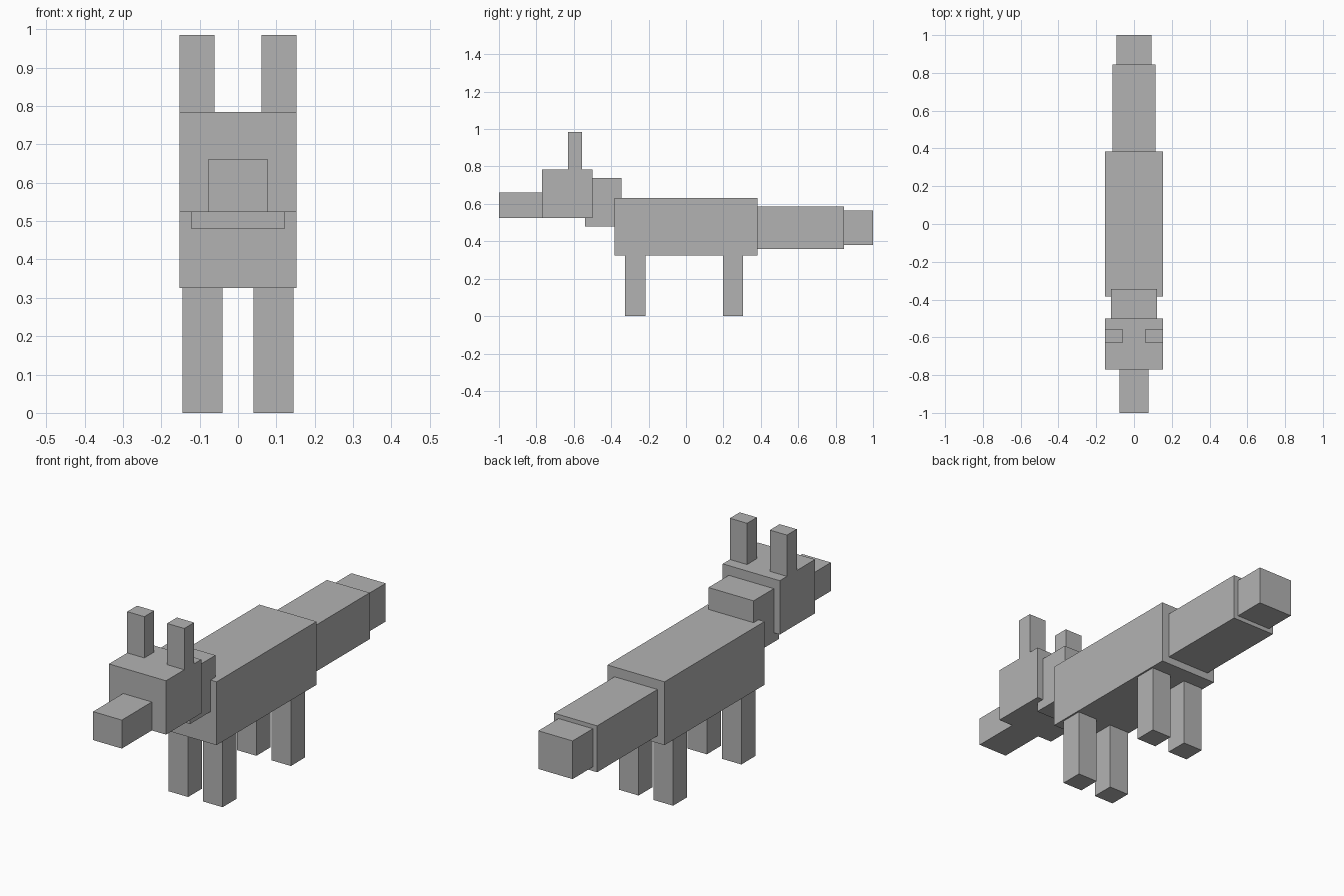
import bpy

cube = bpy.data.objects.get("Cube")
if cube:
    bpy.data.objects.remove(cube, do_unlink=True)

grey = bpy.data.materials.new("plain grey")
grey.use_nodes = True
colour = (0.45, 0.45, 0.45, 1)
grey.diffuse_color = colour
grey.node_tree.nodes["Principled BSDF"].inputs["Base Color"].default_value = colour


def box(name, x, y, z):
    """Block spanning the given (low, high) range on each axis."""
    spans = (x, y, z)
    bpy.ops.mesh.primitive_cube_add(size=1, location=[(a + b) / 2 for a, b in spans])
    obj = bpy.context.object
    obj.name = name
    obj.scale = [b - a for a, b in spans]
    bpy.ops.object.transform_apply(location=False, rotation=False, scale=True)
    obj.data.materials.append(grey)


def centred(name, half_width, y, z):
    box(name, (-half_width, half_width), y, z)


def pair(name, inner, outer, y, z):
    box("left_" + name, (inner, outer), y, z)
    box("right_" + name, (-outer, -inner), y, z)


# Body and neck
centred("body", 0.153, (-0.383, 0.383), (0.325, 0.632))
centred("neck", 0.121, (-0.54, -0.345), (0.479, 0.738))

# Head
centred("head", 0.153, (-0.77, -0.5), (0.524, 0.785))
centred("snout", 0.077, (-1, -0.77), (0.524, 0.662))
pair("ear", 0.061, 0.153, (-0.63, -0.555), (0.785, 0.985))

# Tail
centred("tail", 0.115, (0.383, 0.845), (0.36, 0.585))
centred("tail_tip", 0.092, (0.845, 1), (0.38, 0.565))

# Legs
pair("front_leg", 0.04, 0.145, (-0.325, -0.217), (0, 0.325))
pair("back_leg", 0.04, 0.145, (0.198, 0.306), (0, 0.325))
